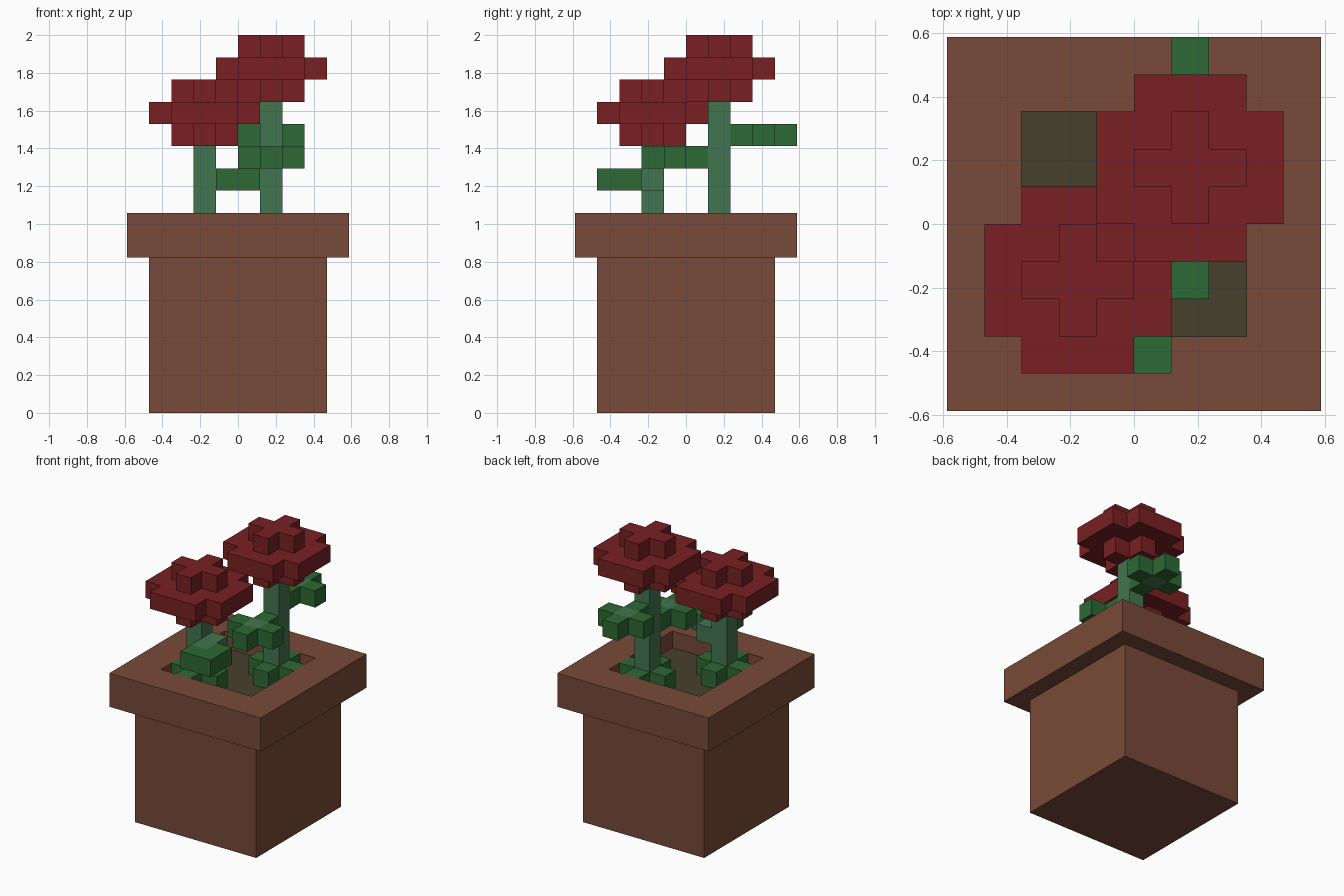
import bpy, bmesh

if "Cube" in bpy.data.objects:
    bpy.data.objects.remove(bpy.data.objects["Cube"], do_unlink=True)

U = 2 / 17  # one block


def material(name, rgb):
    """Flat material from 0-255 sRGB values."""
    lin = [(c / 255 / 12.92) if c / 255 <= 0.04045 else ((c / 255 + 0.055) / 1.055) ** 2.4 for c in rgb]
    m = bpy.data.materials.new(name)
    m.use_nodes = True
    m.diffuse_color = (*lin, 1)
    bsdf = m.node_tree.nodes["Principled BSDF"]
    bsdf.inputs["Base Color"].default_value = (*lin, 1)
    bsdf.inputs["Roughness"].default_value = 0.9
    return m


TERRACOTTA = material("terracotta", (120, 74, 56))
SOIL = material("soil", (70, 64, 44))
PETAL = material("petal red", (120, 32, 35))
LEAF = material("leaf green", (45, 105, 52))
STEM = material("stem green", (66, 117, 80))


def finish(name, bm, mats):
    bmesh.ops.remove_doubles(bm, verts=bm.verts, dist=1e-5)
    bmesh.ops.recalc_face_normals(bm, faces=bm.faces)
    mesh = bpy.data.meshes.new(name)
    bm.to_mesh(mesh)
    bm.free()
    for m in mats:
        mesh.materials.append(m)
    obj = bpy.data.objects.new(name, mesh)
    bpy.context.collection.objects.link(obj)
    return obj


def slab(name, cells, z0, z1, mat, veins=()):
    """Flat layer of square cells; cells in veins take the stem colour."""
    bm = bmesh.new()
    cells = set(cells) | set(veins)

    def face(pts, index):
        f = bm.faces.new([bm.verts.new([c * U for c in p]) for p in pts])
        f.material_index = index

    for x, y in sorted(cells):
        i = int((x, y) in veins)
        ring = [(x, y), (x + 1, y), (x + 1, y + 1), (x, y + 1)]
        sides = [(x, y - 1), (x + 1, y), (x, y + 1), (x - 1, y)]
        face([(*p, z1) for p in ring], i)
        face([(*p, z0) for p in reversed(ring)], i)
        for k, neighbour in enumerate(sides):
            if neighbour not in cells:
                a, b = ring[k], ring[(k + 1) % 4]
                face([(*a, z0), (*b, z0), (*b, z1), (*a, z1)], i)
    return finish(name, bm, [mat, STEM] if veins else [mat])


def arms(x, y):
    return [(x + 1, y), (x - 1, y), (x, y + 1), (x, y - 1)]


def plus(x, y):
    return arms(x, y) + [(x, y)]


def disc(x, y):
    """Five by five square without its corners."""
    return [(x + i, y + j) for i in range(-2, 3) for j in range(-2, 3) if abs(i) + abs(j) < 4]


# Pot: square rings of (half width, height), closed at the bottom
bm = bmesh.new()
profile = [(4, 0), (4, 7), (5, 7), (5, 9), (3, 9), (3, 8)]
rings = [[bm.verts.new((sx * r * U, sy * r * U, z * U)) for sx, sy in ((-1, -1), (1, -1), (1, 1), (-1, 1))]
         for r, z in profile]
bm.faces.new(rings[0])
for lower, upper in zip(rings, rings[1:]):
    for k in range(4):
        n = (k + 1) % 4
        bm.faces.new([lower[k], lower[n], upper[n], upper[k]])
soil_face = bm.faces.new(rings[-1])
soil_face.material_index = 1
finish("pot", bm, [TERRACOTTA, SOIL])

# Two flowers: stem, sprouts at the soil and three petal layers
for label, x, y, top in (("tall", 1, 1, 14), ("short", -2, -2, 12)):
    slab(f"{label}_stem", [(x, y)], 8, top, STEM)
    slab(f"{label}_base_sprouts", arms(x, y), 8, 9, LEAF)
    slab(f"{label}_lower_petals", plus(x, y), top, top + 1, PETAL)
    slab(f"{label}_wide_petals", disc(x, y), top + 1, top + 2, PETAL)
    slab(f"{label}_upper_petals", plus(x, y), top + 2, top + 3, PETAL)

# Leaves
slab("back_leaf", arms(1, 3), 12, 13, LEAF, [(1, 3)])
slab("front_leaf", arms(1, -1), 11, 12, LEAF, [(1, -1)])
slab("low_leaf", [(-1, -4), (0, -4), (0, -3)], 10, 11, LEAF, [(-1, -3), (-1, -2)])
